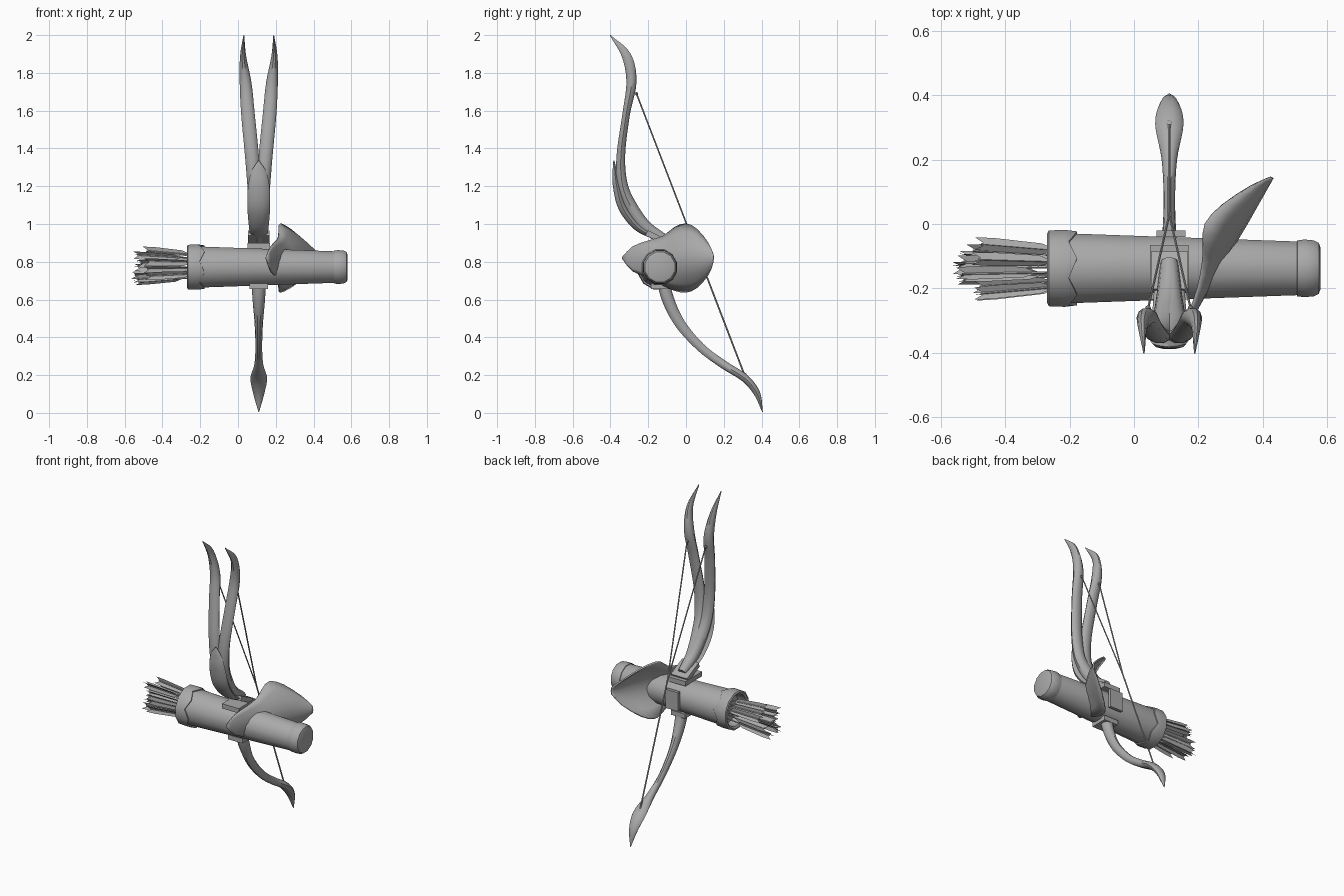
import bpy, bmesh, math, random
from mathutils import Vector, Matrix

if "Cube" in bpy.data.objects:
    bpy.data.objects.remove(bpy.data.objects["Cube"])

random.seed(4)
CX = 0.11                      # centre plane of the bow
QY, QZ = -0.138, 0.772         # quiver axis
grey = bpy.data.materials.new("plain_grey")
grey.diffuse_color = (0.4, 0.4, 0.4, 1)
grey.use_nodes = True
grey.node_tree.nodes["Principled BSDF"].inputs["Base Color"].default_value = grey.diffuse_color


def finish(name, bm, angle=40, normals=True):
    if normals:
        bmesh.ops.recalc_face_normals(bm, faces=bm.faces)
    me = bpy.data.meshes.new(name)
    bm.to_mesh(me)
    bm.free()
    me.materials.append(grey)
    ob = bpy.data.objects.new(name, me)
    bpy.context.collection.objects.link(ob)
    bpy.ops.object.select_all(action='DESELECT')
    bpy.context.view_layer.objects.active = ob
    ob.select_set(True)
    bpy.ops.object.shade_smooth_by_angle(angle=math.radians(angle))
    return ob


def spline(rows, steps):
    """Catmull-Rom through rows of numbers."""
    p = [Vector(r) for r in rows]
    p = [p[0] * 2 - p[1]] + p + [p[-1] * 2 - p[-2]]
    out = []
    for i in range(1, len(p) - 2):
        a, b, c, d = p[i - 1:i + 3]
        for s in range(steps):
            t = s / steps
            out.append(0.5 * (2 * b + (c - a) * t + (2 * a - 5 * b + 4 * c - d) * t * t
                              + (3 * b - a - 3 * c + d) * t ** 3))
    return out + [p[-2]]


def bridge(bm, rings, closed=True):
    for a, b in zip(rings, rings[1:]):
        n = len(a)
        for k in range(n if closed else n - 1):
            bm.faces.new((a[k], a[(k + 1) % n], b[(k + 1) % n], b[k]))


def limb(name, rows, sides=10, steps=5):
    """Sweep along rows of (x, y, z, half width, half thickness)."""
    pts = spline(rows, steps)
    bm = bmesh.new()
    rings = []
    for i, p in enumerate(pts):
        t = (pts[min(i + 1, len(pts) - 1)] - pts[max(i - 1, 0)])[:3]
        side = Vector((1, 0, 0))
        out = Vector(t).cross(side).normalized()
        c, w, h = Vector(p[:3]), max(p[3], .001), max(p[4], .001)
        rings.append([bm.verts.new(c + side * w * math.cos(a) + out * h * math.sin(a))
                      for a in (2 * math.pi * k / sides for k in range(sides))])
    bridge(bm, rings)
    bm.faces.new(rings[0])
    bm.faces.new(rings[-1])
    return finish(name, bm)


def rod(bm, a, b, r, sides=6):
    a, b = Vector(a), Vector(b)
    m = Matrix.Translation((a + b) / 2) @ (b - a).to_track_quat('Z', 'Y').to_matrix().to_4x4()
    bmesh.ops.create_cone(bm, cap_ends=True, segments=sides, radius1=r, radius2=r,
                          depth=(b - a).length, matrix=m)


def lathe(name, profile, sides=12, zigzag=(), angle=40):
    """Turn (x, radius) points around the quiver axis; zigzag rings alternate in x."""
    bm = bmesh.new()
    rings = []
    for i, (x, r) in enumerate(profile):
        ring = []
        for k in range(sides):
            a = 2 * math.pi * (k + .5) / sides
            dx = 0.013 * (-1) ** k if i in zigzag else 0
            ring.append(bm.verts.new((x + dx, QY + r * math.cos(a), QZ + r * math.sin(a))))
        rings.append(ring)
    bridge(bm, rings)
    bm.faces.new(rings[0])
    bm.faces.new(rings[-1])
    return finish(name, bm, angle)


# Quiver: hollow tapered tube, jagged collar at the mouth, rounded end cap
lathe("quiver_body", [(0.0, .09), (-.262, .1), (-.262, .112), (-.19, .112), (.52, .086), (.54, .08)])
lathe("quiver_collar", [(-.2, .1), (-.262, .1), (-.27, .112), (-.265, .122), (-.215, .124),
                        (-.19, .119), (-.19, .108)], zigzag=(5, 6))
lathe("quiver_end_cap", [(.505, .08), (.508, .09), (.53, .093), (.56, .09), (.575, .082),
                         (.58, .068)])

# Arrows: shafts with three pointed feathers each, fanning out of the mouth
bm = bmesh.new()
for i in range(13):
    r = math.sqrt((i + .4) / 13)
    a = i * 2.4
    u, v = r * math.cos(a), r * math.sin(a)
    start = Vector((-.02, QY + .05 * u, QZ + .05 * v))
    end = Vector((random.uniform(-.55, -.46), QY + .1 * u, QZ + .095 * v))
    rod(bm, start, end, .004, 5)
    d = (end - start).normalized()
    spin = random.uniform(0, 2)
    for k in range(3):
        f = spin + k * 2 * math.pi / 3
        out = Vector((0, math.cos(f), math.sin(f)))
        bm.faces.new([bm.verts.new(end + d * s + out * h) for s, h in
                      ((-.23, .003), (-.19, .02), (-.04, .025), (.02, .022), (-.01, .003))])
finish("arrows", bm, 30)

# Upper bow: twin limbs that split and recurve, mirrored about the centre plane
UPPER = [(0, -.12, .92, .028, .03), (.004, -.215, .985, .035, .036), (.01, -.285, 1.08, .04, .036),
         (.022, -.335, 1.2, .038, .03), (.036, -.345, 1.36, .037, .024), (.057, -.317, 1.58, .036, .021),
         (.07, -.289, 1.75, .031, .028), (.083, -.315, 1.89, .016, .026), (.079, -.402, 2.0, .002, .002)]
for s, n in ((-1, "left"), (1, "right")):
    limb("upper_limb_" + n, [(CX + s * d, y, z, w, h) for d, y, z, w, h in UPPER])

# Leaf shaped guard over the fork of the limbs
limb("fork_guard", [(CX, -.17, .93, .045, .012), (CX, -.26, .985, .052, .02), (CX, -.335, 1.085, .06, .024),
                    (CX, -.367, 1.2, .057, .021), (CX, -.377, 1.28, .038, .012), (CX, -.382, 1.335, .003, .003)])

# Lower limb with spade shaped tip
limb("lower_limb", [(CX, -.125, .72, .04, .035), (CX, -.095, .6, .033, .034), (CX, -.03, .47, .022, .029),
                    (CX, .08, .345, .018, .024), (CX, .2, .255, .024, .023), (CX, .31, .185, .044, .022),
                    (CX, .375, .105, .03, .018), (CX, .405, .005, .002, .002)])

# Bowstring: two upper strands joining into one
bm = bmesh.new()
join, foot = (CX, .03, .93), (CX, .31, .2)
rod(bm, join, foot, .0045)
for s in (-1, 1):
    top = (CX + s * .066, -.262, 1.69)
    rod(bm, top, join, .004)
    bmesh.ops.create_icosphere(bm, subdivisions=1, radius=.01, matrix=Matrix.Translation(top))
bmesh.ops.create_icosphere(bm, subdivisions=2, radius=.013, matrix=Matrix.Translation(foot))
finish("bowstring", bm)

# Saddle plates and straps fixing the bow to the quiver
bm = bmesh.new()
for loc, size, tilt in (((CX, -.15, .925), (.115, .13, .03), -.45), ((CX, -.13, .67), (.1, .11, .03), 0),
                        ((CX + .005, -.03, .78), (.09, .02, .12), 0), ((CX, -.15, .885), (.12, .17, .03), 0)):
    m = Matrix.Translation(loc) @ Matrix.Rotation(tilt, 4, 'X') @ Matrix.Diagonal((*size, 1))
    bmesh.ops.create_cube(bm, size=1, matrix=m)
finish("saddle_plates", bm, 30)

# Flared fan blade: rows of (y, middle x, low z, high z, edge bend)
FAN = [(-.335, .15, .815, .825, 0), (-.28, .185, .75, .88, .012), (-.2, .23, .72, .91, .03),
       (-.12, .275, .675, .935, .06), (-.06, .312, .65, .98, .095), (0, .348, .64, 1.0, .125),
       (.06, .382, .665, .97, .105), (.12, .416, .735, .895, .05), (.145, .43, .8, .84, .005)]
bm = bmesh.new()
rings = []
for y, x, lo, hi, bend in spline(FAN, 2):
    rings.append([bm.verts.new((x - bend * (t / 4) ** 2, y, (lo + hi) / 2 + (hi - lo) * t / 8))
                  for t in range(-4, 5)])
bridge(bm, rings, closed=False)
fan = finish("fan_blade", bm)
mod = fan.modifiers.new("thickness", 'SOLIDIFY')
mod.thickness = .01
mod.offset = 0
